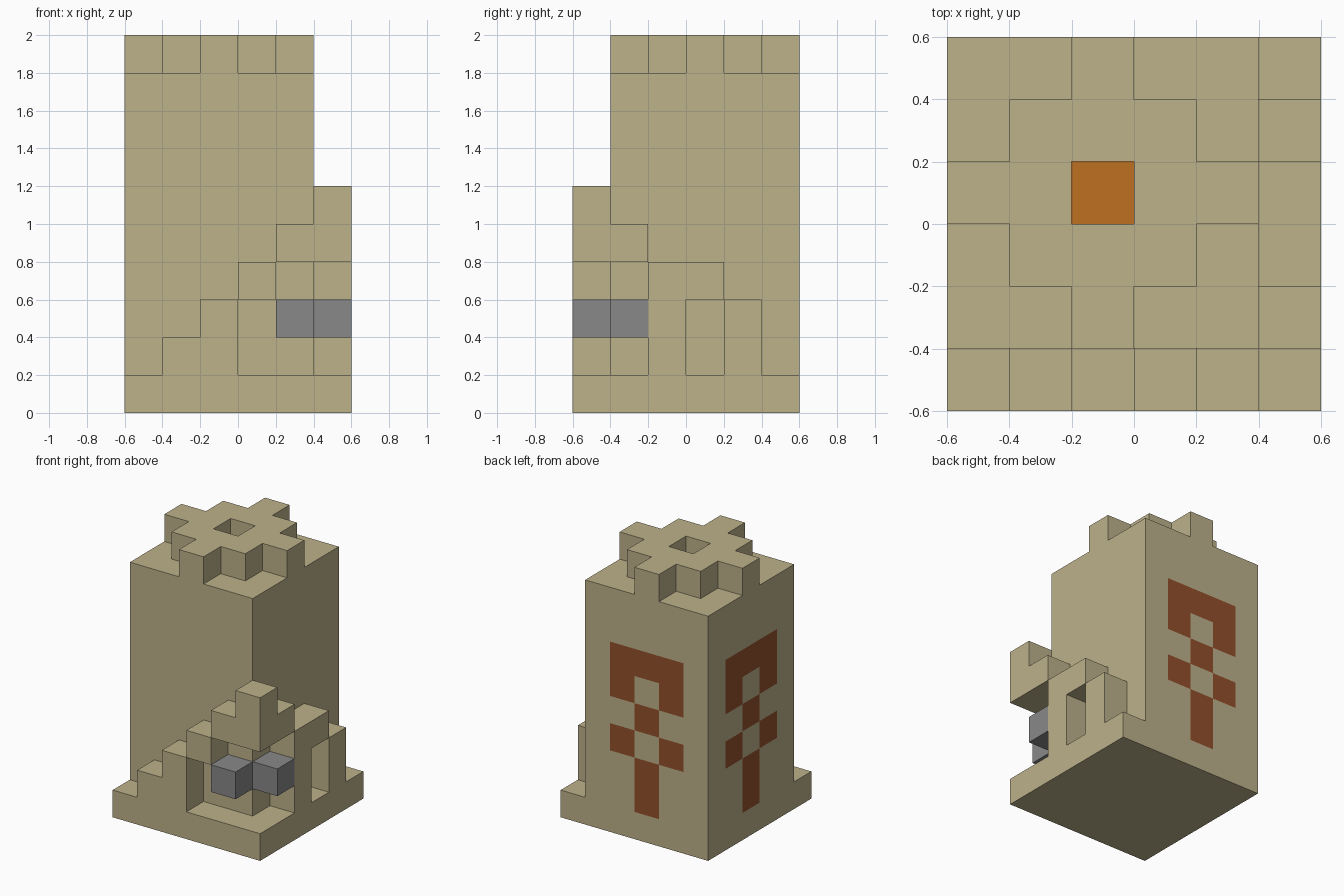
import bpy
import bmesh
from mathutils import Vector

cube = bpy.data.objects.get("Cube")
if cube:
    bpy.data.objects.remove(cube, do_unlink=True)

UNIT = 0.2                             # edge of one building block
ORIGIN = Vector((-0.6, -0.6, 0.0))     # corner of block (0, 0, 0)


def material(name, rgb):
    mat = bpy.data.materials.new(name)
    mat.use_nodes = True
    color = (*rgb, 1.0)
    mat.diffuse_color = color
    bsdf = mat.node_tree.nodes["Principled BSDF"]
    bsdf.inputs["Base Color"].default_value = color
    bsdf.inputs["Roughness"].default_value = 0.9
    return mat


SAND = material("sandstone", (0.509, 0.445, 0.258))
GREY = material("grey_stone", (0.246, 0.246, 0.246))
CLAY = material("red_brown_clay", (0.296, 0.080, 0.025))
ORANGE = material("orange_clay", (0.521, 0.162, 0.015))


def block(xs, ys, zs):
    """All cells in a box of index ranges."""
    return {(x, y, z) for x in xs for y in ys for z in zs}


def build(name, cells, mats, rule=lambda cell, normal: 0):
    """Skin a set of cells, keeping only the exposed faces."""
    bm = bmesh.new()
    for cell in sorted(cells):
        for axis in range(3):
            for sign in (-1, 1):
                normal = [0, 0, 0]
                normal[axis] = sign
                if tuple(c + n for c, n in zip(cell, normal)) in cells:
                    continue
                n = Vector(normal)
                u = Vector((n.y, n.z, n.x))
                v = n.cross(u)
                mid = Vector(cell) + Vector((0.5, 0.5, 0.5)) + n / 2
                corners = [mid + (a * u + b * v) / 2
                           for a, b in ((-1, -1), (1, -1), (1, 1), (-1, 1))]
                face = bm.faces.new([bm.verts.new(ORIGIN + c * UNIT) for c in corners])
                face.material_index = rule(cell, tuple(normal))
    bmesh.ops.remove_doubles(bm, verts=bm.verts, dist=0.001)
    mesh = bpy.data.meshes.new(name)
    bm.to_mesh(mesh)
    bm.free()
    for mat in mats:
        mesh.materials.append(mat)
    obj = bpy.data.objects.new(name, mesh)
    bpy.context.collection.objects.link(obj)
    return obj


# Square base slab
build("base_slab", block(range(6), range(6), [0]), [SAND])

# Tower with an inlaid figure on the back and right walls, and an orange roof well
FIGURE = {6: "###", 5: "# #", 4: " # ", 3: "# #", 2: " # ", 1: " # "}


def tower_color(cell, normal):
    x, y, z = cell
    if normal == (0, 0, 1) and (x, y) == (2, 3):
        return 2
    across = {(0, 1, 0): x - 1, (-1, 0, 0): y - 2}.get(normal)
    if across in (0, 1, 2) and z in FIGURE and FIGURE[z][across] == "#":
        return 1
    return 0


build("tower", block(range(5), range(1, 6), range(1, 9)),
      [SAND, CLAY, ORANGE], tower_color)

# Battlement: square ring with four arms around the well
ring = block(range(1, 4), range(2, 5), [9])
arms = block(range(5), [3], [9]) | block([2], range(1, 6), [9])
build("battlement", (ring | arms) - {(2, 3, 9)}, [SAND])

# Stepped front wall with a wide corner opening
front = {(x, 0, z) for x in range(6) for z in range(1, x + 1)}
front -= block([3], [0], [1, 2]) | block([4, 5], [0], [1, 2, 3])
build("front_stepped_wall", front, [SAND])

# Stepped side wall with a narrow window
side = {(5, y, z) for y in range(1, 5) for z in range(1, [0, 4, 3, 3, 2][y] + 1)}
side -= block([5], [1], [1, 2, 3]) | block([5], [3], [1, 2])
side |= block([5], [1], [4])
build("side_stepped_wall", side, [SAND])

# Grey stones set beside the tower corner
build("front_grey_stone", {(4, 0, 2)}, [GREY])
build("side_grey_stone", {(5, 1, 2)}, [GREY])
